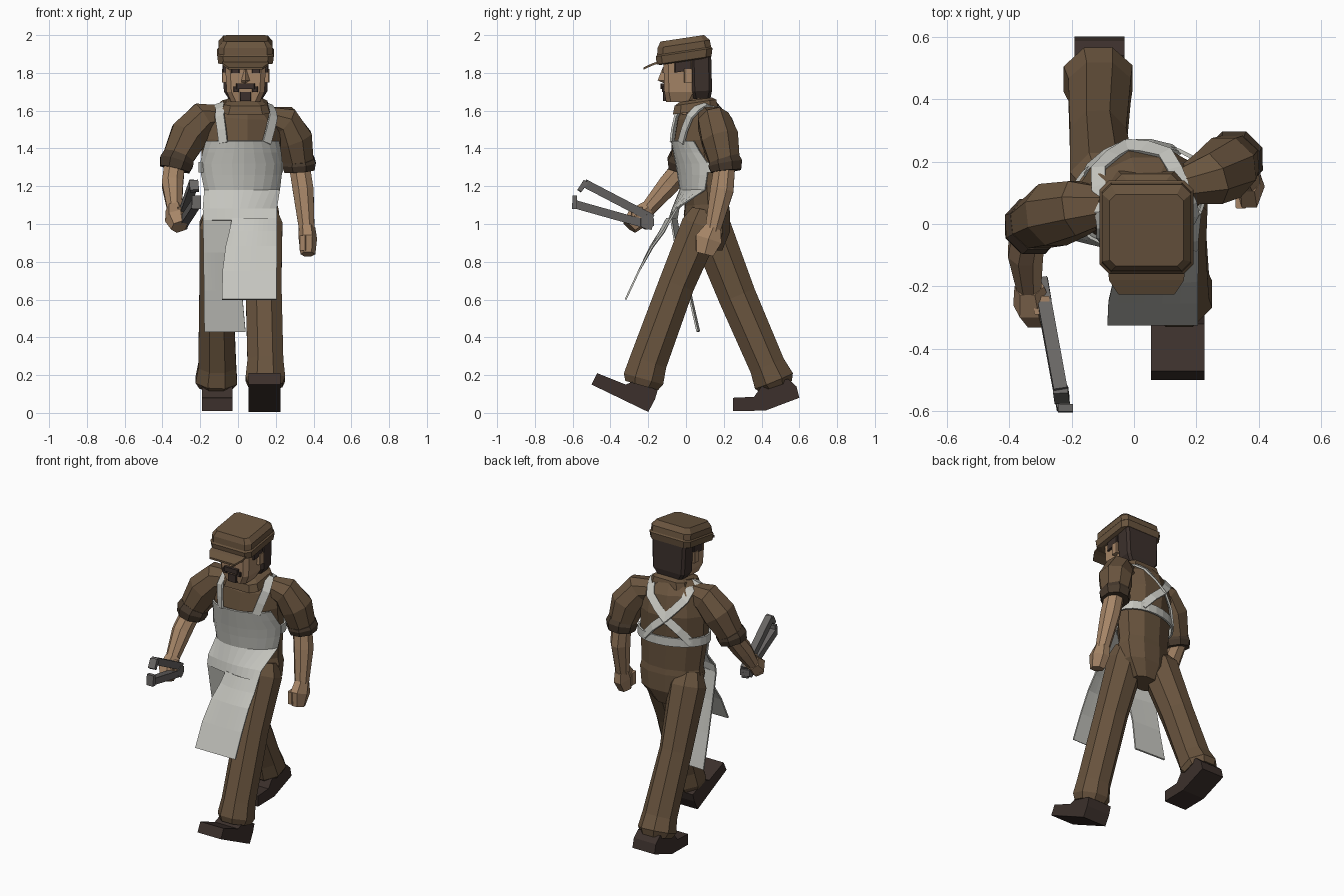
import bpy, bmesh, math
from mathutils import Vector as V


def material(name, r, g, b):
    m = bpy.data.materials.new(name)
    m.diffuse_color = (r, g, b, 1)
    return m


BROWN = material("brown cloth", 0.14, 0.088, 0.048)
CUFF = material("dark brown cloth", 0.065, 0.043, 0.027)
SKIN = material("skin", 0.38, 0.235, 0.135)
DARK = material("dark hair and leather", 0.045, 0.030, 0.025)
WHITE = material("apron linen", 0.56, 0.56, 0.52)
IRON = material("iron", 0.14, 0.132, 0.128)


def make(name, rings, mat, closed=True):
    """Skin a list of equal-length point rings; closed rings are capped."""
    bm = bmesh.new()
    vs = [[bm.verts.new(p) for p in r] for r in rings]
    n = len(vs[0])
    for a, b in zip(vs, vs[1:]):
        for i in range(n if closed else n - 1):
            j = (i + 1) % n
            bm.faces.new((a[i], a[j], b[j], b[i]))
    if closed:
        bm.faces.new(vs[0][::-1])
        bm.faces.new(vs[-1])
    bmesh.ops.recalc_face_normals(bm, faces=bm.faces)
    me = bpy.data.meshes.new(name)
    bm.to_mesh(me)
    bm.free()
    me.materials.append(mat)
    ob = bpy.data.objects.new(name, me)
    bpy.context.collection.objects.link(ob)
    return ob


def loft(name, stations, mat, sides=8, ref=(0, 1, 0)):
    """Tube through (x, y, z, radius along ref, other radius)."""
    pts = [V(s[:3]) for s in stations]
    rings = []
    k = 1 / math.cos(math.pi / sides)
    for i, s in enumerate(stations):
        d = (pts[min(i + 1, len(pts) - 1)] - pts[max(i - 1, 0)]).normalized()
        u = V(ref)
        u = (u - d * u.dot(d)).normalized()
        w = d.cross(u)
        rb = s[4] if len(s) > 4 else s[3]
        rings.append([pts[i] + u * (s[3] * k * math.cos(a)) + w * (rb * k * math.sin(a))
                      for a in [math.pi * (2 * j + 1) / sides for j in range(sides)]])
    return make(name, rings, mat)


def block(name, stations, mat, lean=0.0):
    """Stacked chamfered rectangles: (z, cx, cy, half x, half y, chamfer)."""
    rings = []
    for z, cx, cy, hx, hy, c in stations:
        q = [(hx, hy - c), (hx - c, hy), (c - hx, hy), (-hx, hy - c),
             (-hx, c - hy), (c - hx, -hy), (hx - c, -hy), (hx, c - hy)]
        rings.append([(cx + x, cy + y, z + lean * (cy + y)) for x, y in q])
    return make(name, rings, mat)


def box(name, x0, x1, y0, y1, z0, z1, mat, lean=0.0):
    s = ((x0 + x1) / 2, (y0 + y1) / 2, (x1 - x0) / 2, (y1 - y0) / 2, 0.004)
    return block(name, [(z0, *s), (z1, *s)], mat, lean)


def solid(ob, t):
    m = ob.modifiers.new("thickness", "SOLIDIFY")
    m.thickness = t
    m.offset = 0


# Torso, twisted toward the trailing arm
YAW = math.radians(13)
TORSO = [(0.02, 0.12, 0.86, 0.10, 0.07), (0.02, 0.12, 0.95, 0.18, 0.105),
         (0.02, 0.11, 1.06, 0.195, 0.115), (0.02, 0.11, 1.10, 0.185, 0.11),
         (0.015, 0.10, 1.28, 0.20, 0.125), (0.015, 0.09, 1.45, 0.205, 0.148),
         (0.02, 0.085, 1.57, 0.185, 0.125), (0.03, 0.07, 1.64, 0.11, 0.08)]
loft("torso", TORSO, BROWN, 10, (math.cos(YAW), math.sin(YAW), 0))


def on_torso(deg, z, off=0.008):
    """Point just outside the torso at an angle and height."""
    for a, b in zip(TORSO, TORSO[1:]):
        if a[2] <= z <= b[2]:
            t = (z - a[2]) / (b[2] - a[2])
            cx, cy, _, rx, ry = [p + (q - p) * t for p, q in zip(a, b)]
            break
    a = math.radians(deg)
    x, y = (rx * 1.05 + off) * math.cos(a), (ry * 1.05 + off) * math.sin(a)
    return V((cx + x * math.cos(YAW) - y * math.sin(YAW),
              cy + x * math.sin(YAW) + y * math.cos(YAW), z))


# Apron: bib wraps the chest, skirt parts into two flaps
def row(z, x0, x1, y0, y1, bulge=0.0, n=10):
    return [V((x0 + (x1 - x0) * i / n,
               y0 + (y1 - y0) * i / n - bulge * math.sin(math.pi * i / n), z))
            for i in range(n + 1)]


def wrap(z, a0, a1, n=10):
    return [on_torso(a0 + (a1 - a0) * i / n, z) for i in range(n + 1)]


waist = row(1.08, -0.185, 0.205, -0.04, -0.05, 0.025)
solid(make("apron_bib", [wrap(1.44, 205, 325), wrap(1.38, 195, 335), wrap(1.32, 183, 348),
                         wrap(1.26, 186, 345), wrap(1.18, 192, 338), waist,
                         row(1.02, -0.185, 0.205, -0.05, -0.085, 0.02)], WHITE, False), 0.01)
solid(make("apron_front_flap", [row(1.03, -0.03, 0.205, -0.08, -0.08, 0.02),
                                row(0.96, -0.045, 0.205, -0.115, -0.12, 0.02),
                                row(0.88, -0.065, 0.205, -0.175, -0.18, 0.01),
                                row(0.75, -0.082, 0.205, -0.25, -0.25),
                                row(0.60, -0.085, 0.205, -0.32, -0.32)], WHITE, False), 0.01)
solid(make("apron_rear_flap", [row(1.03, -0.185, 0.01, -0.05, -0.08),
                               row(0.85, -0.182, 0.01, -0.02, -0.05),
                               row(0.65, -0.18, 0.02, 0.02, 0.01),
                               row(0.43, -0.178, 0.04, 0.07, 0.06)], WHITE, False), 0.01)


def strap(name, pts, width):
    left, right = [], []
    for i, p in enumerate(pts):
        d = pts[min(i + 1, len(pts) - 1)] - pts[max(i - 1, 0)]
        w = d.cross(p - V((0.02, 0.09, 1.3))).normalized() * width / 2
        left.append(p - w)
        right.append(p + w)
    solid(make(name, [left, right], WHITE, False), 0.012)


# Straps over the shoulders crossing on the back, and the waist tie
for name, path in (
        ("left_strap", [(236, 1.43), (232, 1.50), (226, 1.57), (212, 1.61), (180, 1.635), (140, 1.61),
                        (122, 1.57), (104, 1.51), (88, 1.45), (68, 1.38), (48, 1.30)]),
        ("right_strap", [(298, 1.43), (306, 1.50), (316, 1.57), (334, 1.61), (360, 1.635), (400, 1.61),
                         (418, 1.57), (436, 1.51), (452, 1.45), (472, 1.38), (492, 1.30)])):
    strap(name, [on_torso(a, z, 0.012) for a, z in path], 0.05)
strap("waist_tie", [on_torso(a, 1.30, 0.012) for a in range(-15, 196, 15)], 0.055)

# Legs and shoes in mid stride
loft("front_leg", [(0.125, 0.10, 1.07, 0.08, 0.07), (0.13, 0.08, 0.99, 0.105, 0.105),
                   (0.135, -0.05, 0.68, 0.095, 0.095), (0.145, -0.20, 0.27, 0.095, 0.10),
                   (0.145, -0.225, 0.18, 0.105, 0.108), (0.145, -0.235, 0.145, 0.09, 0.09)],
     BROWN, 8, (1, 0, 0))
loft("rear_leg", [(-0.09, 0.10, 1.07, 0.08, 0.07), (-0.10, 0.125, 0.99, 0.105, 0.11),
                  (-0.115, 0.27, 0.62, 0.09, 0.10), (-0.11, 0.43, 0.25, 0.10, 0.095),
                  (-0.115, 0.465, 0.17, 0.11, 0.108), (-0.115, 0.475, 0.14, 0.09, 0.09)],
     BROWN, 8, (1, 0, 0))
for name, x0, x1, prof in (
        ("front_shoe", 0.055, 0.225, [(-0.50, 0.15), (-0.47, 0.21), (-0.32, 0.15),
                                      (-0.27, 0.17), (-0.15, 0.12), (-0.165, 0.07), (-0.20, 0.005)]),
        ("rear_shoe", -0.19, -0.03, [(0.25, 0.01), (0.25, 0.08), (0.36, 0.085), (0.40, 0.14),
                                     (0.54, 0.18), (0.585, 0.14), (0.60, 0.08), (0.42, 0.012)])):
    make(name, [[(x, y, z) for y, z in prof] for x in (x0, x1)], DARK)

# Sleeves with rolled cuffs, forearms and hands
loft("left_sleeve", [(-0.10, 0.06, 1.57, 0.06), (-0.18, 0.05, 1.56, 0.088), (-0.26, 0.03, 1.47, 0.10),
                     (-0.32, 0.0, 1.35, 0.08)], BROWN)
loft("left_cuff", [(-0.315, 0.0, 1.355, 0.083), (-0.325, -0.008, 1.33, 0.09),
                   (-0.335, -0.012, 1.29, 0.08)], CUFF)
loft("left_forearm", [(-0.335, 0.0, 1.32, 0.055), (-0.347, -0.09, 1.21, 0.056),
                      (-0.335, -0.21, 1.07, 0.038)], SKIN)
loft("left_hand", [(-0.335, -0.20, 1.08, 0.042), (-0.325, -0.26, 1.03, 0.055),
                   (-0.31, -0.30, 0.985, 0.04)], SKIN, 6)
box("left_thumb", -0.32, -0.27, -0.29, -0.23, 1.02, 1.09, SKIN)
loft("right_sleeve", [(0.16, 0.12, 1.56, 0.06), (0.24, 0.145, 1.545, 0.085), (0.295, 0.18, 1.45, 0.098),
                      (0.32, 0.205, 1.33, 0.08)], BROWN)
loft("right_cuff", [(0.32, 0.20, 1.345, 0.082), (0.322, 0.208, 1.32, 0.09),
                    (0.325, 0.212, 1.28, 0.08)], CUFF)
loft("right_forearm", [(0.325, 0.205, 1.31, 0.055), (0.345, 0.19, 1.18, 0.062, 0.055),
                       (0.365, 0.14, 0.96, 0.04)], SKIN)
loft("right_hand", [(0.365, 0.145, 0.98, 0.045, 0.038), (0.37, 0.12, 0.92, 0.07, 0.042),
                    (0.37, 0.10, 0.84, 0.045, 0.034)], SKIN, 6)
box("right_thumb", 0.325, 0.36, 0.05, 0.10, 0.86, 0.94, SKIN)

# Tongs
loft("tongs_upper_arm", [(-0.30, -0.18, 1.03, 0.022), (-0.235, -0.535, 1.215, 0.022)], IRON, 4, (1, 0, 0))
loft("tongs_lower_arm", [(-0.30, -0.18, 0.99, 0.022), (-0.225, -0.59, 1.105, 0.022)], IRON, 4, (1, 0, 0))
loft("tongs_upper_jaw", [(-0.235, -0.53, 1.225, 0.024, 0.014), (-0.23, -0.565, 1.175, 0.024, 0.012)], IRON, 4, (1, 0, 0))
loft("tongs_lower_jaw", [(-0.22, -0.59, 1.08, 0.024, 0.014), (-0.22, -0.588, 1.15, 0.024, 0.012)], IRON, 4, (1, 0, 0))
loft("tongs_rivet", [(-0.33, -0.215, 1.01, 0.035), (-0.27, -0.205, 1.01, 0.035)], IRON, 6)

# Neck and collar
CX = 0.04
block("neck", [(1.58, CX, 0.05, 0.07, 0.07, 0.025), (1.72, CX, 0.02, 0.065, 0.065, 0.025)], SKIN)
block("collar", [(1.59, CX, 0.05, 0.13, 0.12, 0.04), (1.635, CX, 0.05, 0.115, 0.11, 0.035),
                 (1.65, CX, 0.05, 0.09, 0.085, 0.03)], BROWN, 0.15)

# Head, nose, ears
block("head", [(1.645, CX, -0.035, 0.075, 0.07, 0.025), (1.70, CX, -0.025, 0.10, 0.09, 0.025),
               (1.88, CX, -0.025, 0.11, 0.095, 0.025)], SKIN)
make("nose", [[(CX - w, -0.10, z), (CX, y, z), (CX + w, -0.10, z)]
              for z, w, y in ((1.745, 0.032, -0.115), (1.76, 0.034, -0.15), (1.83, 0.013, -0.122))], SKIN)
for side, s in (("left", -1), ("right", 1)):
    x = CX + s * 0.112
    box(side + "_ear", x - 0.014, x + 0.014, -0.01, 0.035, 1.75, 1.82, SKIN)
    box(side + "_sideburn", x - 0.009, x + 0.009, -0.06, 0.03, 1.81, 1.89, DARK, 0.15)
    x = CX + s * 0.055
    box(side + "_eye", x - 0.022, x + 0.022, -0.124, -0.11, 1.80, 1.825, DARK)
    x = CX + s * 0.05
    box(side + "_moustache_tip", x - 0.015, x + 0.015, -0.128, -0.10, 1.70, 1.728, DARK)

# Facial hair and hair
box("moustache", CX - 0.05, CX + 0.05, -0.135, -0.10, 1.715, 1.745, DARK)
box("goatee", CX - 0.03, CX + 0.03, -0.122, -0.08, 1.65, 1.70, DARK)
block("hair", [(1.66, CX, 0.085, 0.09, 0.045, 0.015), (1.70, CX, 0.085, 0.115, 0.053, 0.015),
               (1.89, CX, 0.08, 0.122, 0.053, 0.015)], DARK, 0.05)

# Flat cap with brim
block("cap", [(1.862, CX, -0.01, 0.125, 0.125, 0.03), (1.868, CX, -0.01, 0.145, 0.145, 0.03),
              (1.91, CX, -0.01, 0.15, 0.15, 0.03), (1.918, CX, -0.01, 0.143, 0.143, 0.03),
              (1.955, CX, -0.012, 0.143, 0.138, 0.03), (1.986, CX, -0.02, 0.118, 0.115, 0.02)],
      BROWN, 0.15)
make("cap_brim", [[(CX - a, y, z), (CX + a, y, z), (CX + a, y, z + 0.012), (CX - a, y, z + 0.012)]
                  for y, z, a in ((-0.12, 1.86, 0.125), (-0.18, 1.838, 0.12), (-0.225, 1.817, 0.09))], BROWN)
